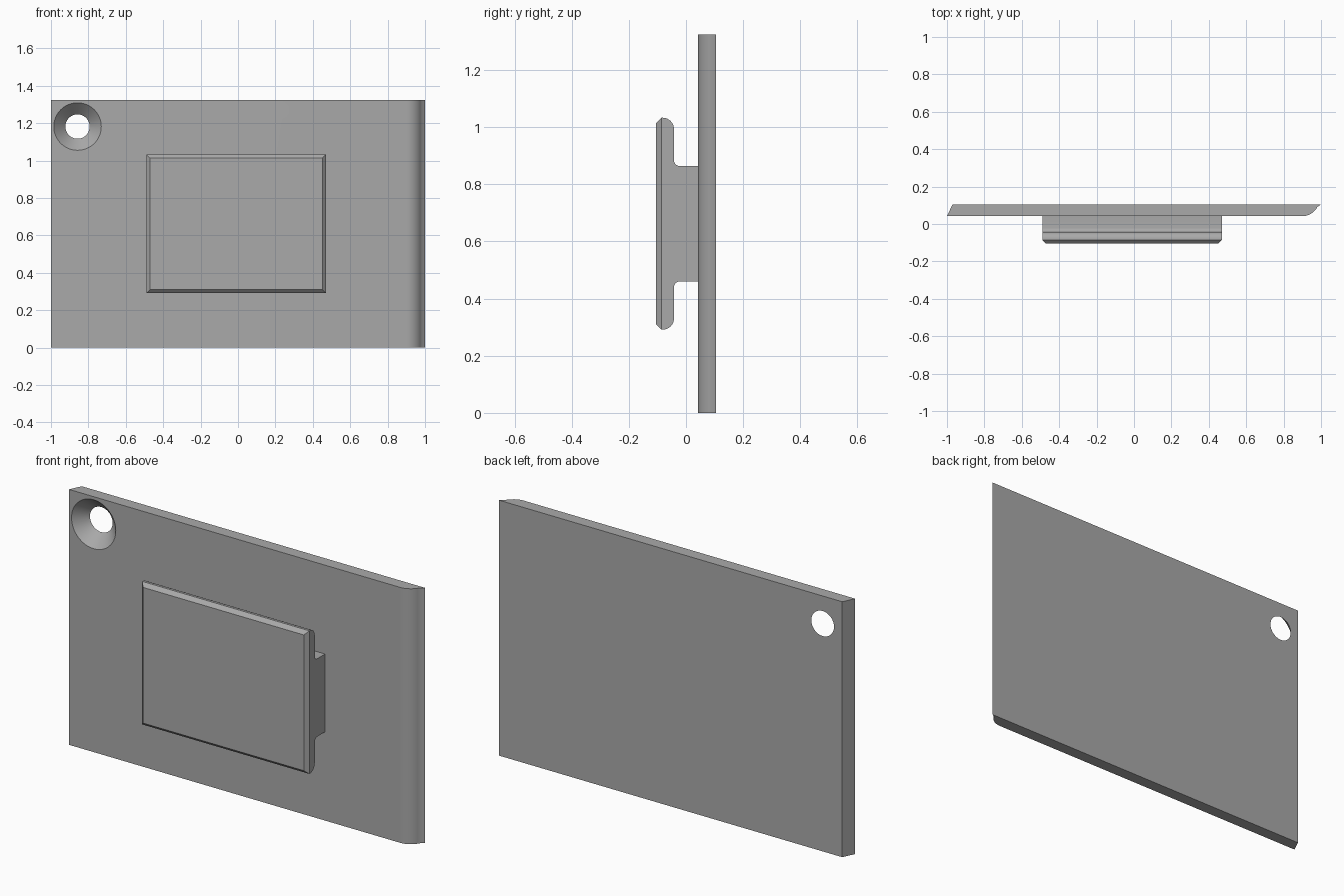
import bpy
import bmesh
from math import sin, cos, pi, radians
from mathutils import Vector

cube = bpy.data.objects.get("Cube")
if cube:
    bpy.data.objects.remove(cube, do_unlink=True)

GREY = (0.4, 0.4, 0.4, 1)
mat = bpy.data.materials.new("plain grey")
mat.use_nodes = True
mat.diffuse_color = GREY
mat.node_tree.nodes["Principled BSDF"].inputs["Base Color"].default_value = GREY


def arc(cx, cy, r, start, end, steps=8):
    """Points on a circular arc, angles in degrees."""
    angles = [radians(start + (end - start) * i / steps) for i in range(steps + 1)]
    return [(cx + r * cos(a), cy + r * sin(a)) for a in angles]


def prism(points, direction):
    """Extrude a closed 3D outline along a direction."""
    bm = bmesh.new()
    face = bm.faces.new([bm.verts.new(p) for p in points])
    new = bmesh.ops.extrude_face_region(bm, geom=[face])["geom"]
    verts = [v for v in new if isinstance(v, bmesh.types.BMVert)]
    bmesh.ops.translate(bm, vec=direction, verts=verts)
    bmesh.ops.recalc_face_normals(bm, faces=bm.faces)
    return bm


def finish(name, bm):
    mesh = bpy.data.meshes.new(name)
    bm.to_mesh(mesh)
    bm.free()
    mesh.materials.append(mat)
    obj = bpy.data.objects.new(name, mesh)
    bpy.context.collection.objects.link(obj)
    return obj


def smooth(obj):
    bpy.ops.object.select_all(action='DESELECT')
    obj.select_set(True)
    bpy.context.view_layer.objects.active = obj
    bpy.ops.object.shade_smooth_by_angle(angle=radians(25))


# Back plate: slanted left-hand edge, rounded right-hand edge
FRONT, BACK, HEIGHT = 0.042, 0.105, 1.325
rounded = arc(0.9, FRONT + 0.09, 0.09, -90, -27)
outline = [(-1, FRONT)] + rounded + [(1, BACK), (-0.97, BACK)]
plate = finish("back_plate", prism([(x, y, 0) for x, y in outline], (0, 0, HEIGHT)))

# Countersunk hole: a cone running past both faces of the plate
margin, r_front, r_back = 0.02, 0.127, 0.065
slope = (r_front - r_back) / (BACK - FRONT)
bm = bmesh.new()
bmesh.ops.create_cone(bm, cap_ends=True, segments=64,
                      radius1=r_front + slope * margin,
                      radius2=r_back - slope * margin,
                      depth=BACK - FRONT + 2 * margin)
cutter = finish("hole_cutter", bm)
cutter.rotation_euler.x = -pi / 2
cutter.location = (-0.858, (FRONT + BACK) / 2, 1.182)
cutter.hide_render = True
cut = plate.modifiers.new("hole", 'BOOLEAN')
cut.operation = 'DIFFERENCE'
cut.solver = 'EXACT'
cut.object = cutter
bpy.context.view_layer.objects.active = plate
plate.select_set(True)
bpy.ops.object.modifier_apply(modifier=cut.name)
bpy.data.objects.remove(cutter, do_unlink=True)
smooth(plate)

# Front block: T-shaped section with a rounded head and filleted stem
LEFT, RIGHT, MID = 0.47, -0.49, 0.662
HEAD, STEM, FACE, CHAMFER = 0.371, 0.202, -0.105, 0.019
half = [(FACE, HEAD - CHAMFER), (FACE + CHAMFER, HEAD)]
half += arc(-0.082, HEAD - 0.04, 0.04, 90, 0)
half += arc(-0.022, STEM + 0.02, 0.02, 180, 270, 6)
half += [(FRONT, STEM)]
section = half + [(y, -z) for y, z in reversed(half)]
bm = prism([(RIGHT, y, MID + z) for y, z in section], (LEFT - RIGHT, 0, 0))

# Chamfer the two side edges of the front face
for x, side in ((LEFT, 1), (RIGHT, -1)):
    result = bmesh.ops.bisect_plane(
        bm, geom=bm.verts[:] + bm.edges[:] + bm.faces[:], dist=1e-5,
        plane_co=Vector((x, FACE + CHAMFER, 0)),
        plane_no=Vector((side, -1, 0)), clear_outer=True)
    edges = [e for e in bm.edges if e.is_boundary]
    bmesh.ops.holes_fill(bm, edges=edges)
bmesh.ops.recalc_face_normals(bm, faces=bm.faces)
smooth(finish("front_block", bm))
